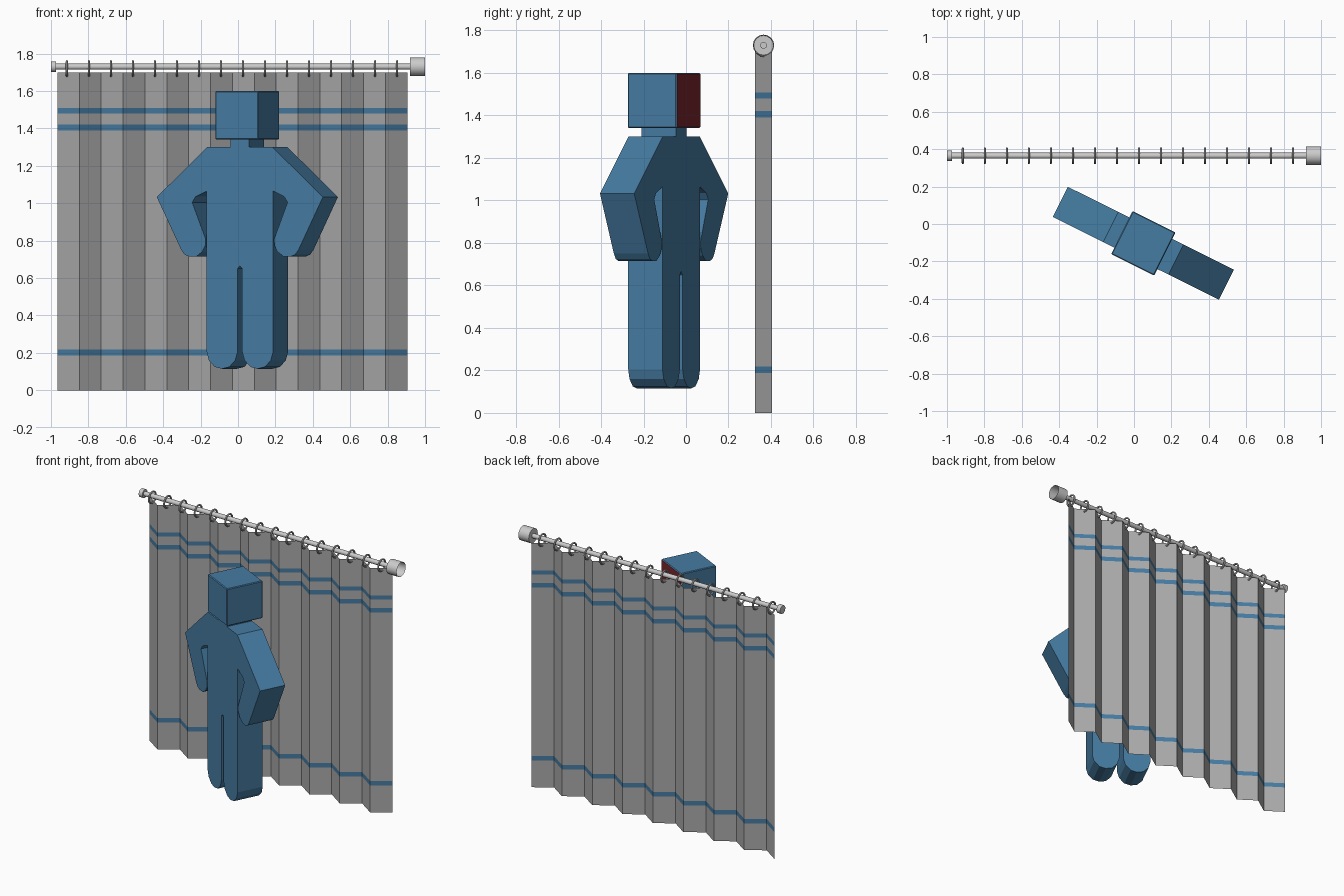
import bpy, bmesh, math
from mathutils import Vector

if "Cube" in bpy.data.objects:
    bpy.data.objects.remove(bpy.data.objects["Cube"])


def material(name, rgb):
    m = bpy.data.materials.new(name)
    m.diffuse_color = (*rgb, 1)
    m.use_nodes = True
    m.node_tree.nodes["Principled BSDF"].inputs["Base Color"].default_value = m.diffuse_color
    return m


BLUE = material("blue", (0.06, 0.2, 0.36))
RED = material("red", (0.2, 0.02, 0.025))
GREY = material("grey", (0.4, 0.4, 0.4))

ROD_Y, ROD_Z = 0.365, 1.73


def make_object(name, bm, mats=()):
    bmesh.ops.recalc_face_normals(bm, faces=bm.faces)
    me = bpy.data.meshes.new(name)
    bm.to_mesh(me)
    bm.free()
    for m in mats:
        me.materials.append(m)
    ob = bpy.data.objects.new(name, me)
    bpy.context.collection.objects.link(ob)
    return ob


def bevel(ob, width):
    mod = ob.modifiers.new("bevel", "BEVEL")
    mod.width = width
    mod.segments = 1
    mod.limit_method = 'ANGLE'
    mod.angle_limit = math.radians(40)


def smooth(ob):
    bpy.ops.object.select_all(action='DESELECT')
    ob.select_set(True)
    bpy.context.view_layer.objects.active = ob
    bpy.ops.object.shade_smooth_by_angle(angle=math.radians(40))


def rod_piece(name, x0, x1, r, sides=16, fill='NGON'):
    bpy.ops.mesh.primitive_cylinder_add(
        vertices=sides, radius=r, depth=x1 - x0, end_fill_type=fill,
        location=((x0 + x1) / 2, ROD_Y, ROD_Z), rotation=(0, math.pi / 2, 0))
    ob = bpy.context.object
    ob.name = name
    smooth(ob)
    return ob


# Rail with its end knob and open end cup
rod_piece("rail", -0.975, 0.94, 0.016)
rod_piece("rail_end_knob", -1.0, -0.972, 0.029)
cup = rod_piece("rail_end_cup", 0.92, 1.0, 0.05)
bm = bmesh.new()
bm.from_mesh(cup.data)
outer = [f for f in bm.faces if f.normal.z > 0.9]
bmesh.ops.inset_region(bm, faces=outer, thickness=0.004)
bmesh.ops.translate(bm, verts=list({v for f in outer for v in f.verts}), vec=(0, 0, -0.07))
bm.to_mesh(cup.data)
bm.free()

# Hanging rings
for i in range(16):
    bpy.ops.mesh.primitive_torus_add(
        major_radius=0.039, minor_radius=0.006, major_segments=16, minor_segments=8,
        location=(-0.915 + 0.1177 * i, ROD_Y, 1.72), rotation=(0, math.pi / 2, 0))
    bpy.context.object.name = f"curtain_ring_{i + 1}"
    smooth(bpy.context.object)

# Pleated curtain, with coloured bands between some of the rows
levels = [0, 0.187, 0.218, 1.39, 1.421, 1.48, 1.508, 1.70]
bm = bmesh.new()
rows = [[bm.verts.new((-0.965 + 0.1169 * i, 0.325 if i % 2 else 0.405, z))
         for i in range(17)] for z in levels]
for r in range(len(levels) - 1):
    for i in range(16):
        f = bm.faces.new((rows[r][i], rows[r][i + 1], rows[r + 1][i + 1], rows[r + 1][i]))
        f.material_index = r % 2
make_object("curtain", bm, (GREY, BLUE))

# Figure: half outline, mirrored and extruded, hands on hips
CENTRE = Vector((0.05, -0.103, 0))
TURN = math.radians(-26.5)
half = [(0.056, 1.345), (0.056, 1.30), (0.195, 1.30), (0.496, 1.033),
        (0.35, 0.75), (0.33, 0.725), (0.30, 0.714), (0.26, 0.716), (0.225, 0.74),
        (0.206, 0.775), (0.205, 0.81), (0.285, 1.005), (0.265, 1.035), (0.198, 1.065),
        (0.198, 0.205), (0.185, 0.16), (0.15, 0.125), (0.106, 0.115),
        (0.063, 0.125), (0.028, 0.16), (0.014, 0.205), (0.014, 0.65)]
outline = half + [(0, 0.665)] + [(-u, z) for u, z in reversed(half)]
bm = bmesh.new()
face = bm.faces.new([bm.verts.new((u, -0.09, z)) for u, z in outline])
ext = bmesh.ops.extrude_face_region(bm, geom=[face], use_keep_orig=True)
bmesh.ops.translate(bm, vec=(0, 0.18, 0),
                    verts=[g for g in ext["geom"] if isinstance(g, bmesh.types.BMVert)])
body = make_object("figure_body", bm, (BLUE,))

# Head with a red face towards the curtain
bm = bmesh.new()
bmesh.ops.create_cube(bm, size=1)
for f in bm.faces:
    f.material_index = int(f.calc_center_median().y > 0.4)
bmesh.ops.scale(bm, verts=bm.verts, vec=(0.257, 0.257, 0.26))
bmesh.ops.translate(bm, verts=bm.verts, vec=(0, 0, 1.47))
head = make_object("figure_head", bm, (BLUE, RED))
bevel(head, 0.005)

for ob in (body, head):
    ob.location = CENTRE
    ob.rotation_euler.z = TURN
